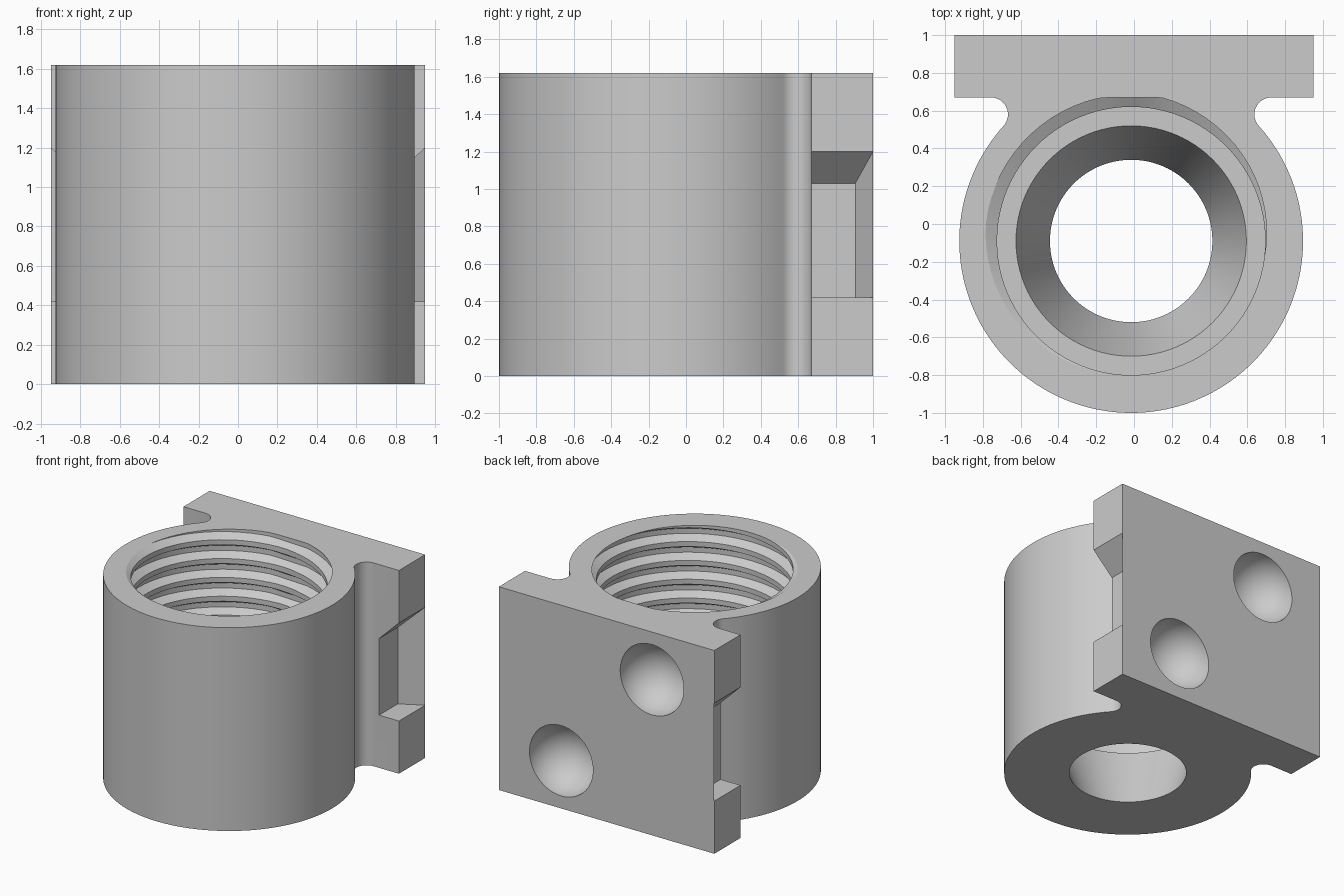
import bpy, bmesh
from math import pi, sin, cos, atan2, sqrt, radians
from mathutils import Vector, Matrix

if "Cube" in bpy.data.objects:
    bpy.data.objects.remove(bpy.data.objects["Cube"])

HEIGHT = 1.62
CX, CY, R = -0.015, -0.09, 0.91       # barrel axis and radius
HALF_W, PLATE_Y = 0.95, 0.67          # mounting plate half width and front face
FILLET = 0.09
BORE_R, GROOVE_R, PITCH = 0.71, 0.775, 0.15
SHELF_Z, THROAT_TOP, THROAT_BOTTOM = 0.52, 0.61, 0.43

grey = bpy.data.materials.new("plain_grey")
grey.use_nodes = True
grey.diffuse_color = (0.6, 0.6, 0.6, 1)
grey.node_tree.nodes["Principled BSDF"].inputs["Base Color"].default_value = (0.6, 0.6, 0.6, 1)


def finish(bm, name):
    bmesh.ops.recalc_face_normals(bm, faces=bm.faces)
    mesh = bpy.data.meshes.new(name)
    bm.to_mesh(mesh)
    bm.free()
    mesh.materials.append(grey)
    ob = bpy.data.objects.new(name, mesh)
    bpy.context.collection.objects.link(ob)
    return ob


def arc(cx, cy, r, a0, a1, n):
    return [(cx + r * cos(a0 + (a1 - a0) * i / n),
             cy + r * sin(a0 + (a1 - a0) * i / n)) for i in range(n + 1)]


# Body outline: plate, concave fillets and barrel as one profile
fy = PLATE_Y - FILLET
fx = sqrt((R + FILLET) ** 2 - (fy - CY) ** 2)
lean = atan2(fy - CY, fx)
outline = [(HALF_W, 1), (-HALF_W, 1), (-HALF_W, PLATE_Y)]
outline += arc(CX - fx, fy, FILLET, pi / 2, -lean, 16)
outline += arc(CX, CY, R, pi - lean, 2 * pi + lean, 112)[1:-1]
outline += arc(CX + fx, fy, FILLET, pi + lean, pi / 2, 16)
outline += [(HALF_W, PLATE_Y)]
bm = bmesh.new()
base = bm.faces.new([bm.verts.new((x, y, 0)) for x, y in outline])
top = bmesh.ops.extrude_face_region(bm, geom=[base])["geom"]
bmesh.ops.translate(bm, vec=(0, 0, HEIGHT),
                    verts=[v for v in top if isinstance(v, bmesh.types.BMVert)])
body = finish(bm, "clamp_body")


def cut(cutter):
    cutter.hide_render = True
    mod = body.modifiers.new("cut", "BOOLEAN")
    mod.operation = "DIFFERENCE"
    mod.solver = "EXACT"
    mod.object = cutter
    bpy.context.view_layer.objects.active = body
    bpy.ops.object.modifier_apply(modifier=mod.name)
    bpy.data.objects.remove(cutter)


# Stepped bore: tapered throat, flat shelf, wide upper bore
SEG = 96
slope = (THROAT_TOP - THROAT_BOTTOM) / SHELF_Z
levels = [(THROAT_BOTTOM - 0.1 * slope, -0.1), (THROAT_TOP, SHELF_Z),
          (BORE_R, SHELF_Z), (BORE_R, HEIGHT + 0.2)]
bm = bmesh.new()
rings = [[bm.verts.new((x, y, z)) for x, y in arc(CX, CY, r, 0, 2 * pi, SEG)[:-1]]
         for r, z in levels]
for low, high in zip(rings, rings[1:]):
    for i in range(SEG):
        j = (i + 1) % SEG
        bm.faces.new((low[i], low[j], high[j], high[i]))
bm.faces.new(rings[0])
bm.faces.new(rings[-1])
cut(finish(bm, "bore_cutter"))

# Helical thread groove, held clear of the plate
section = [(BORE_R - 0.02, -0.066), (GROOVE_R, -0.02), (GROOVE_R, 0.02), (BORE_R - 0.02, 0.066)]
bm = bmesh.new()
loops = []
turns, steps = 7.4, 72
end_angle = radians(125) + 2 * pi * 0.8
for i in range(int(turns * steps) + 1):
    a = end_angle - 2 * pi * i / steps
    zc = HEIGHT + PITCH * (0.8 - i / steps)
    loops.append([bm.verts.new((CX + r * cos(a), min(CY + r * sin(a), PLATE_Y), zc + dz))
                  for r, dz in section])
for p, q in zip(loops, loops[1:]):
    for k in range(4):
        m = (k + 1) % 4
        bm.faces.new((p[k], p[m], q[m], q[k]))
bm.faces.new(loops[0])
bm.faces.new(loops[-1])
cut(finish(bm, "thread_cutter"))

# Side notches with sloped top and slanted back wall
for side in (1, -1):
    bm = bmesh.new()
    for x, y, z in ((0.775, 0.905, 1.03), (0.775, 0.6, 1.03),
                    (1.0, 0.6, 1.25), (1.0, 1.028, 1.25)):
        bm.verts.new((side * x, y, 0.42))
        bm.verts.new((side * x, y, z))
    bmesh.ops.convex_hull(bm, input=bm.verts)
    cut(finish(bm, "notch_cutter"))

# Round pockets in the back face, on a diagonal
for x, z in ((0.4, 0.38), (-0.4, 1.24)):
    bm = bmesh.new()
    bmesh.ops.create_uvsphere(bm, u_segments=64, v_segments=33, radius=0.28,
                              matrix=Matrix.Translation((x, 1, z)))
    cut(finish(bm, "pocket_cutter"))

# Smooth curves, crisp edges
bpy.ops.object.select_all(action="DESELECT")
body.select_set(True)
bpy.context.view_layer.objects.active = body
bpy.ops.object.shade_smooth_by_angle(angle=radians(25))
